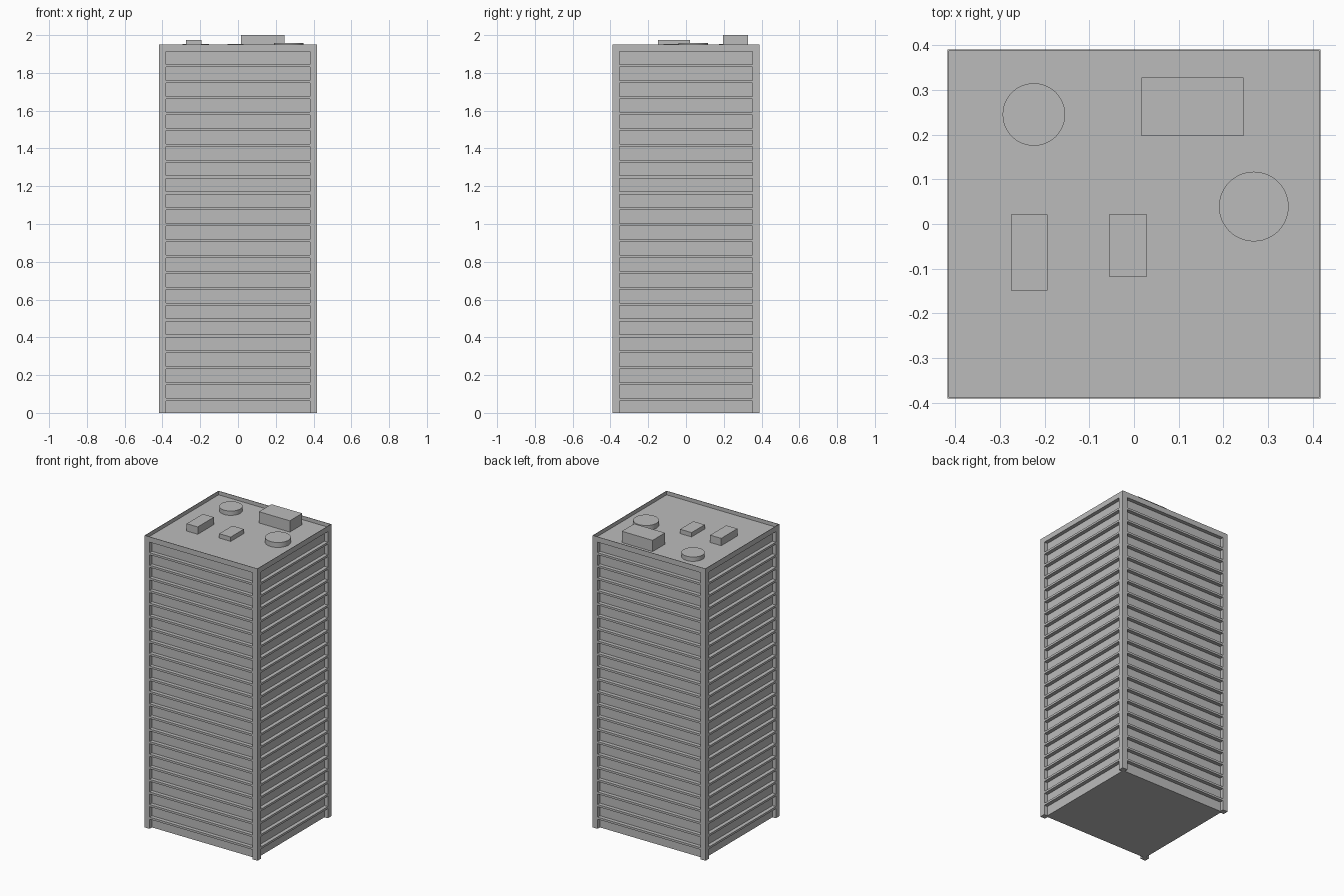
import bpy, bmesh
from mathutils import Matrix, Vector

if "Cube" in bpy.data.objects:
    bpy.data.objects.remove(bpy.data.objects["Cube"], do_unlink=True)

# Single concrete material
GREY = 0.5
concrete = bpy.data.materials.new("concrete_grey")
concrete.use_nodes = True
concrete.diffuse_color = (GREY, GREY, GREY, 1)
concrete.node_tree.nodes["Principled BSDF"].inputs["Base Color"].default_value = (GREY, GREY, GREY, 1)

# Main dimensions
HX, HY = 0.417, 0.39          # half width and half depth
ROOF, RIM = 1.925, 1.95       # roof deck and parapet top
POST = 0.037                  # corner post width
RECESS = 0.025                # window strip depth
FLOORS, PITCH, FIRST, STRIP = 23, 0.0841, 0.064, 0.07
SKIN = 0.003                  # parapet thickness


def add_box(bm, x, y, z):
    size = Vector((x[1] - x[0], y[1] - y[0], z[1] - z[0]))
    mid = Vector((x[0] + x[1], y[0] + y[1], z[0] + z[1])) / 2
    bmesh.ops.create_cube(bm, size=1, matrix=Matrix.Translation(mid) @ Matrix.Diagonal(size).to_4x4())


def finish(name, bm):
    mesh = bpy.data.meshes.new(name)
    bm.to_mesh(mesh)
    bm.free()
    mesh.materials.append(concrete)
    obj = bpy.data.objects.new(name, mesh)
    bpy.context.collection.objects.link(obj)
    return obj


def box_object(name, x, y, z):
    bm = bmesh.new()
    add_box(bm, x, y, z)
    return finish(name, bm)


def add_ring(bm, thick, trim, z):
    """Four wall pieces flush with the facade, shortened by trim at the corners."""
    for s in (-1, 1):
        add_box(bm, (trim - HX, HX - trim), sorted((s * HY, s * (HY - thick))), z)
        add_box(bm, sorted((s * HX, s * (HX - thick))), (trim - HY, HY - trim), z)


# Recessed core carrying the window strips and roof deck
box_object("tower_core", (RECESS - HX, HX - RECESS), (RECESS - HY, HY - RECESS), (0, ROOF))

# Corner posts
bm = bmesh.new()
for sx in (-1, 1):
    for sy in (-1, 1):
        add_box(bm, sorted((sx * HX, sx * (HX - POST))), sorted((sy * HY, sy * (HY - POST))), (0, ROOF))
finish("corner_posts", bm)

# Floor bands between the window strips
bm = bmesh.new()
for i in range(FLOORS):
    low = FIRST + i * PITCH
    high = min(low + PITCH - STRIP, ROOF) if i < FLOORS - 1 else ROOF
    add_ring(bm, RECESS, POST, (low, high))
finish("floor_bands", bm)

# Thin parapet around the roof
bm = bmesh.new()
add_ring(bm, SKIN, 0, (ROOF, RIM))
finish("parapet", bm)

# Rooftop boxes
box_object("lift_house", (0.017, 0.245), (0.197, 0.328), (ROOF, 2.0))
box_object("vent_box_tall", (-0.275, -0.193), (-0.149, 0.021), (ROOF, 1.974))
box_object("vent_box_low", (-0.056, 0.029), (-0.118, 0.021), (ROOF, 1.954))

# Rooftop round tanks
for name, cx, cy, r, top in (("round_tank_back", -0.224, 0.245, 0.07, 1.954),
                             ("round_tank_side", 0.268, 0.039, 0.078, 1.958)):
    bm = bmesh.new()
    bmesh.ops.create_cone(bm, cap_ends=True, segments=48, radius1=r, radius2=r, depth=top - ROOF,
                          matrix=Matrix.Translation((cx, cy, (ROOF + top) / 2)))
    for f in bm.faces:
        f.smooth = len(f.verts) == 4
    for e in bm.edges:
        e.smooth = all(len(f.verts) == 4 for f in e.link_faces)
    finish(name, bm)
